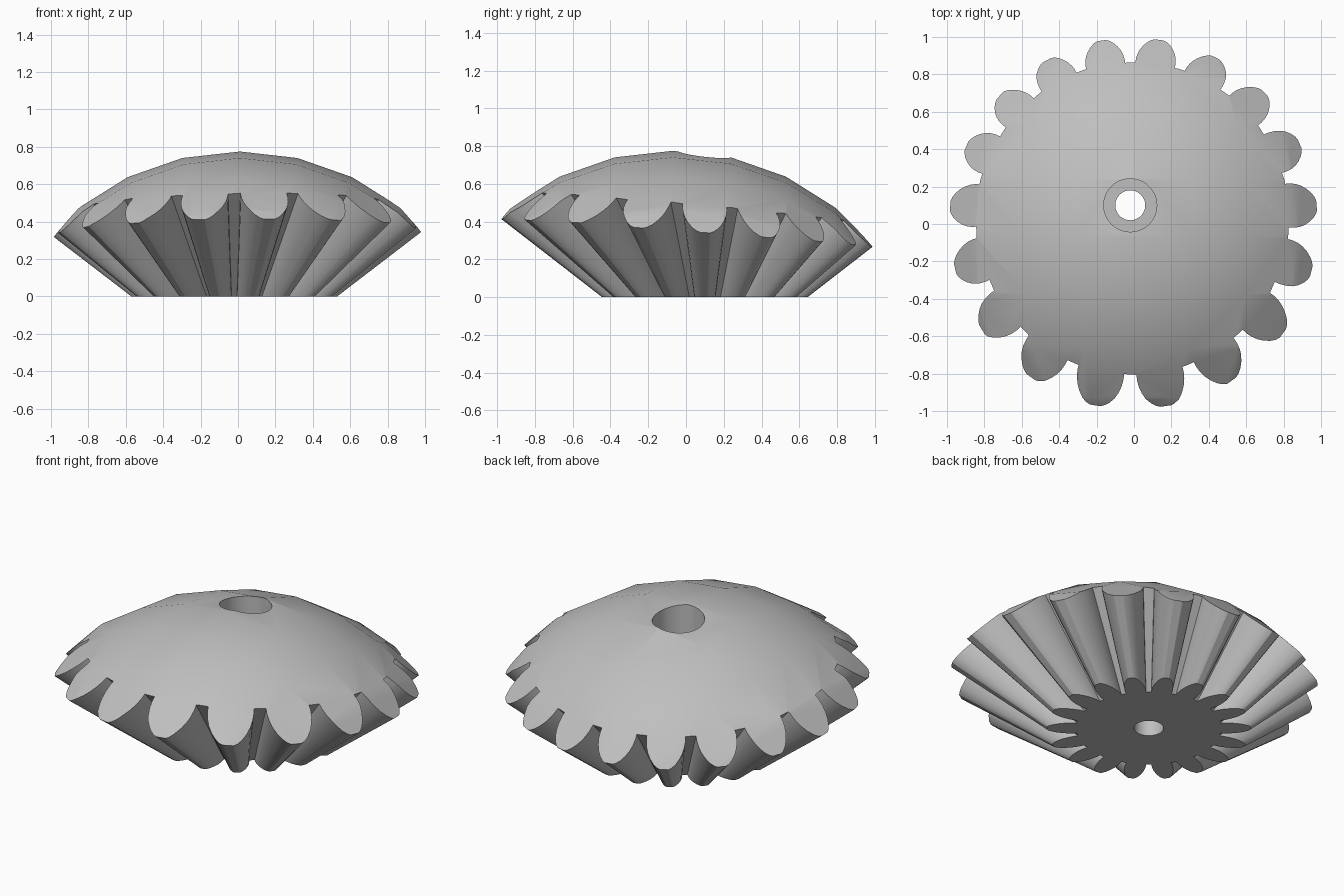
import bpy, bmesh
from math import sin, cos, radians
from mathutils import Matrix, Vector

if "Cube" in bpy.data.objects:
    bpy.data.objects.remove(bpy.data.objects["Cube"], do_unlink=True)

AXIS = Vector((-0.02, 0.10, 0))      # gear and bore axis
DOME = Vector((0.01, -0.07, -0.607)) # centre of the ball that cuts the top
DOME_R = 1.382
TEETH = 18
BASE_R, SLOPE, TOP_Z = 0.55, 1.305, 1.0

grey = bpy.data.materials.new("Plain grey")
grey.use_nodes = True
grey.diffuse_color = (0.52, 0.52, 0.52, 1)
grey.node_tree.nodes["Principled BSDF"].inputs["Base Color"].default_value = (0.52, 0.52, 0.52, 1)


def add_object(name, bm):
    bmesh.ops.recalc_face_normals(bm, faces=bm.faces)
    mesh = bpy.data.meshes.new(name)
    bm.to_mesh(mesh)
    bm.free()
    mesh.materials.append(grey)
    obj = bpy.data.objects.new(name, mesh)
    bpy.context.collection.objects.link(obj)
    return obj


def bore(name, radius, bottom, top):
    bm = bmesh.new()
    bmesh.ops.create_cone(bm, cap_ends=True, segments=48, radius1=radius, radius2=radius,
                          depth=top - bottom,
                          matrix=Matrix.Translation(AXIS + Vector((0, 0, (top + bottom) / 2))))
    return add_object(name, bm)


# Tooth outline: (share of tip radius, half angle in degrees), root to tip
flank = [(0.714, 7.9), (0.75, 7.8), (0.80, 7.3), (0.85, 6.5),
         (0.90, 5.4), (0.95, 4.0), (0.985, 2.6), (1.0, 1.5)]
tooth = [(k, -a) for k, a in flank] + [(k, a) for k, a in reversed(flank)]
outline = []
for i in range(TEETH):
    for k, a in tooth:
        t = radians(i * 360 / TEETH + a)
        outline.append((k * cos(t), k * sin(t)))

# Tapered gear body
bm = bmesh.new()
rings = []
for z in (0, TOP_Z):
    r = BASE_R + SLOPE * z
    rings.append([bm.verts.new(AXIS + Vector((x * r, y * r, z))) for x, y in outline])
low, high = rings
count = len(outline)
for i in range(count):
    j = (i + 1) % count
    bm.faces.new((low[i], low[j], high[j], high[i]))
bm.faces.new(list(reversed(low)))
bm.faces.new(high)
gear = add_object("bevel_gear", bm)

# Ball that rounds the top
bm = bmesh.new()
bmesh.ops.create_uvsphere(bm, u_segments=28, v_segments=14, radius=DOME_R,
                          matrix=Matrix.Translation(DOME) @ Matrix.Rotation(radians(90), 4, "X"))
ball = add_object("dome_cutter", bm)

# Stepped shaft hole
cutters = [(ball, "INTERSECT"),
           (bore("shaft_hole_cutter", 0.08, -0.2, 1.2), "DIFFERENCE"),
           (bore("wide_bore_cutter", 0.142, 0.4, 1.2), "DIFFERENCE")]

bpy.ops.object.select_all(action="DESELECT")
bpy.context.view_layer.objects.active = gear
gear.select_set(True)
for cutter, operation in cutters:
    cutter.hide_render = True
    mod = gear.modifiers.new(cutter.name, "BOOLEAN")
    mod.operation = operation
    mod.solver = "EXACT"
    mod.object = cutter
    bpy.ops.object.modifier_apply(modifier=mod.name)
for cutter, _ in cutters:
    bpy.data.objects.remove(cutter, do_unlink=True)

bpy.ops.object.shade_smooth_by_angle(angle=radians(25))
